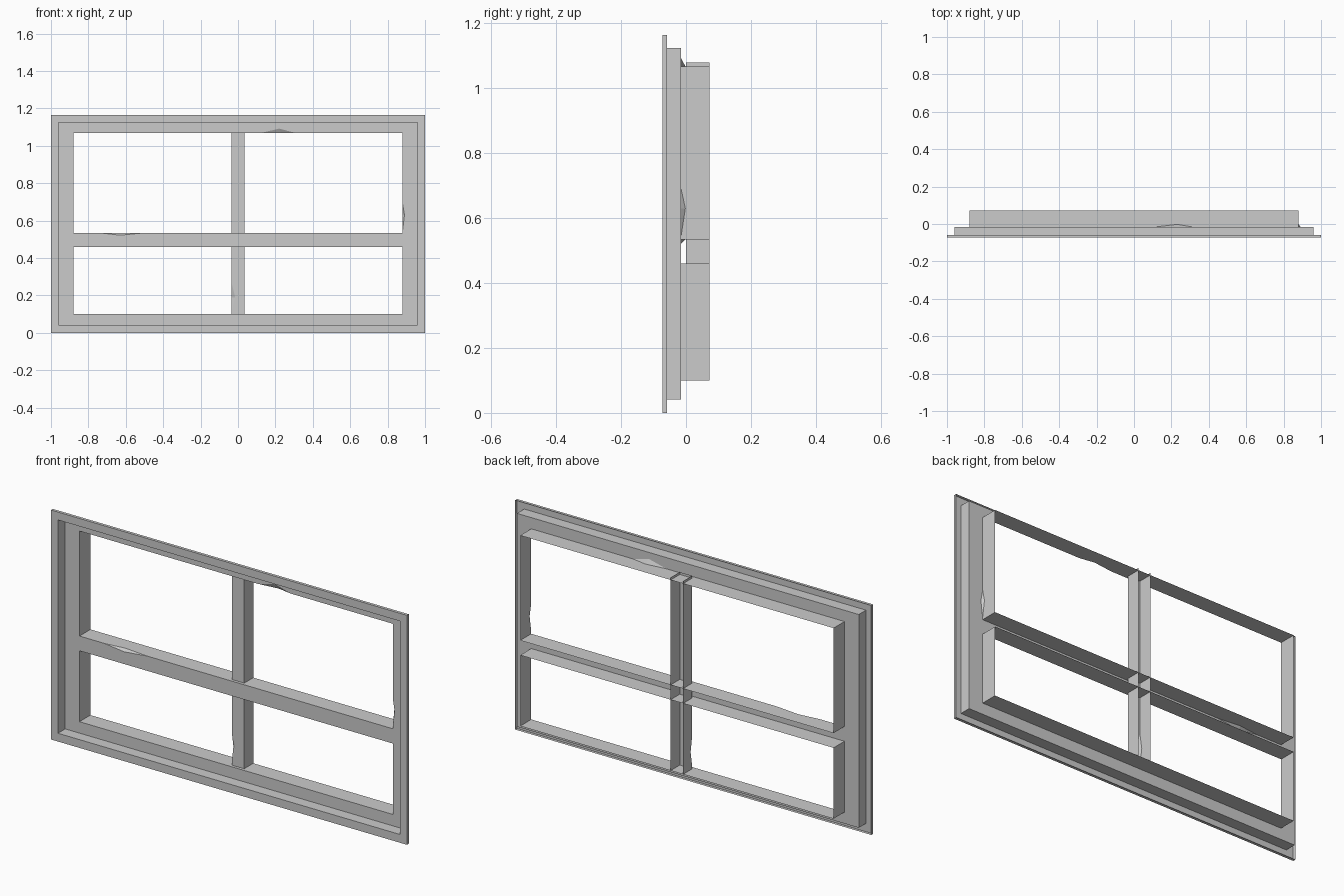
import bpy, bmesh

if "Cube" in bpy.data.objects:
    bpy.data.objects.remove(bpy.data.objects["Cube"])

LIP, LIP_BACK, MID, BAR, BACK = -0.073, -0.058, -0.015, 0.0, 0.073
BOT, TOP = 0.10, 1.068          # opening heights
W, B = 0.88, 0.035              # opening half width, bar half width
Z0, Z1 = 0.46, 0.535            # horizontal bar edges


def make(name, faces):
    bm = bmesh.new()
    for f in faces:
        bm.faces.new([bm.verts.new(p) for p in f])
    bmesh.ops.remove_doubles(bm, verts=bm.verts, dist=1e-5)
    bmesh.ops.triangulate(bm, faces=[f for f in bm.faces if len(f.verts) > 4])
    bmesh.ops.recalc_face_normals(bm, faces=bm.faces)
    me = bpy.data.meshes.new(name)
    bm.to_mesh(me)
    bm.free()
    bpy.context.collection.objects.link(bpy.data.objects.new(name, me))


def flat(pts, y):
    return [(x, y, z) for x, z in pts]


def wall(a, b, y0, y1, chip=None):
    """Sheet along a-b in depth; chip = (start, notch, end, foot) on its front edge."""
    outline = [(*a, y0)]
    faces = []
    if chip:
        p, m, q, n = chip
        yn = y0 + 0.013
        outline += [(*p, y0), (*n, yn), (*q, y0)]
        faces += [[(*p, y0), (*m, y0), (*n, yn)], [(*m, y0), (*q, y0), (*n, yn)]]
    outline += [(*b, y0), (*b, y1), (*a, y1)]
    return [[(x, y, z) for x, z, y in f] for f in faces + [outline]]


def rect(w, z0, z1):
    return [(-w, z0), (w, z0), (w, z1), (-w, z1)]


def ring(outer, inner, y):
    return [flat([outer[i], outer[(i + 1) % 4], inner[(i + 1) % 4], inner[i]], y)
            for i in range(4)]


def tube(r, y0, y1):
    return [f for i in range(4) for f in wall(r[i], r[(i + 1) % 4], y0, y1)]


# Chips broken out of the edges
top_chip = [(0.12, TOP), (0.22, 1.092), (0.31, TOP), (0.23, TOP)]
right_chip = [(W, 0.545), (0.89, 0.63), (W, 0.69), (W, 0.63)]
bar_chip = [(-0.74, Z1), (-0.63, 0.522), (-0.50, Z1), (-0.63, Z1)]
post_chip = [(-B, 0.11), (-0.015, 0.19), (-B, 0.27), (-B, 0.19)]

# Outer lip and recess
outer, step = rect(1, 0, 1.165), rect(0.96, 0.042, 1.125)
make("outer_lip", tube(outer, LIP, LIP_BACK) + ring(outer, step, LIP) + tube(step, LIP, MID))

# Inner frame face, split in four bands
bl, br, tr, tl = step
make("inner_frame_face", [
    flat([bl, br, (W, BOT), (-W, BOT)], MID),
    flat([bl, (-W, BOT), (-W, TOP), tl], MID),
    flat([br, tr, (W, TOP), *right_chip[2::-1], (W, BOT)], MID),
    flat([tl, (-W, TOP), *top_chip[:3], (W, TOP), tr], MID)])

# Walls of the opening
walls = wall((-W, BOT), (W, BOT), MID, BACK) + wall((-W, TOP), (W, TOP), MID, BACK, top_chip)
for x in (-W, W):
    walls += wall((x, BOT), (x, Z0), MID, BACK)
    walls += wall((x, Z1), (x, TOP), MID, BACK, right_chip if x > 0 else None)
make("opening_walls", walls)

# Horizontal bar
make("horizontal_bar",
     [flat([(-W, Z0), (W, Z0), (W, Z1), *bar_chip[2::-1], (-W, Z1)], MID)]
     + wall((-W, Z0), (W, Z0), MID, BACK)
     + wall((-W, Z1), (W, Z1), MID, BACK, bar_chip))

# Vertical bar, set slightly behind the horizontal one
make("vertical_bar",
     [flat([(-B, BOT), *post_chip[:3], (-B, 1.08), (B, 1.08), (B, BOT)], BAR)]
     + wall((-B, BOT), (-B, 1.08), BAR, BACK, post_chip)
     + wall((B, BOT), (B, 1.08), BAR, BACK))
